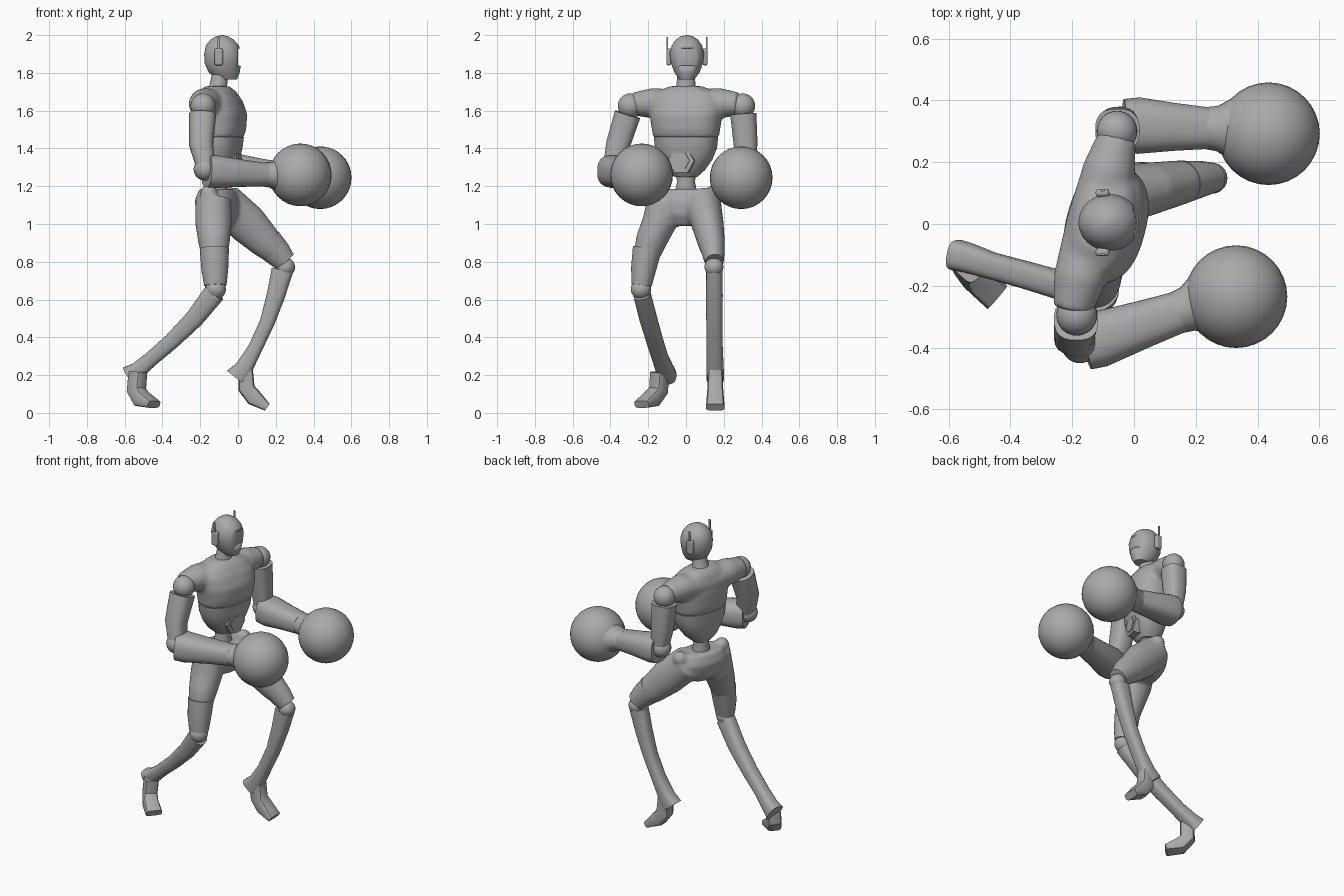
import bpy, bmesh, math
from mathutils import Vector, Matrix

if "Cube" in bpy.data.objects:
    bpy.data.objects.remove(bpy.data.objects["Cube"])

grey = bpy.data.materials.new("plain_grey")
grey.use_nodes = True
grey.diffuse_color = (0.4, 0.4, 0.4, 1)
grey.node_tree.nodes["Principled BSDF"].inputs["Base Color"].default_value = (0.4, 0.4, 0.4, 1)

Y, Z = Vector((0, 1, 0)), Vector((0, 0, 1))
LEFT = Vector((0.25, 0.97, 0))      # the twisted torso's own left
FRONT = Vector((0.97, -0.25, 0))
HIP_LEFT = Vector((0.33, 0.94, 0))


def loft(bm, rings, hint=Y, axis=None, sides=20, power=2.0):
    """Skin rings of (centre, half depth, half width) along a path."""
    pts = [Vector(r[0]) for r in rings]
    loops = []
    for i, (_, depth, width) in enumerate(rings):
        t = axis or (pts[min(i + 1, len(pts) - 1)] - pts[max(i - 1, 0)]).normalized()
        s = (hint - t * hint.dot(t)).normalized()
        f = s.cross(t)
        loop = []
        for k in range(sides):
            a = math.tau * (k + 0.5) / sides
            c, d = math.cos(a), math.sin(a)
            c = math.copysign(abs(c) ** (2 / power), c)
            d = math.copysign(abs(d) ** (2 / power), d)
            loop.append(bm.verts.new(pts[i] + s * width * c + f * depth * d))
        loops.append(loop)
    for p, q in zip(loops, loops[1:]):
        for k in range(sides):
            n = (k + 1) % sides
            bm.faces.new((p[k], p[n], q[n], q[k]))
    bm.faces.new(loops[0][::-1])
    bm.faces.new(loops[-1])


def ball(bm, centre, radius, seg=32):
    bmesh.ops.create_uvsphere(bm, u_segments=seg, v_segments=seg // 2, radius=radius,
                              matrix=Matrix.Translation(centre))


def finish(name, bm, angle=40, merge=False):
    bmesh.ops.recalc_face_normals(bm, faces=bm.faces)
    mesh = bpy.data.meshes.new(name)
    bm.to_mesh(mesh)
    bm.free()
    ob = bpy.data.objects.new(name, mesh)
    bpy.context.scene.collection.objects.link(ob)
    mesh.materials.append(grey)
    bpy.ops.object.select_all(action='DESELECT')
    ob.select_set(True)
    bpy.context.view_layer.objects.active = ob
    bpy.ops.object.shade_smooth_by_angle(angle=math.radians(angle))
    if merge:   # blend overlapping volumes into one skin
        m = ob.modifiers.new("blend", 'REMESH')
        m.mode, m.voxel_size, m.use_smooth_shade = 'VOXEL', 0.011, True
        sm = ob.modifiers.new("relax", 'SMOOTH')
        sm.factor, sm.iterations = 0.5, 8
    return ob


def limb(name, rings, **kw):
    bm = bmesh.new()
    loft(bm, rings, **kw)
    return finish(name, bm)


def joint(name, centre, radius):
    bm = bmesh.new()
    ball(bm, centre, radius)
    return finish(name, bm)


def box(name, centre, size, bevel=0.0):
    bm = bmesh.new()
    bmesh.ops.create_cube(bm, size=1, matrix=Matrix.Translation(centre) @ Matrix.Diagonal((*size, 1)))
    ob = finish(name, bm)
    if bevel:
        b = ob.modifiers.new("round", 'BEVEL')
        b.width, b.segments = bevel, 3
    return ob


def stack(rows, y=0.0):
    return [((x, y, z), d, w) for z, x, d, w in rows]


# Head with a flat visor recess, neck and ear pods
head = limb("head", stack([(1.765, -.055, .05, .04), (1.80, -.073, .082, .066), (1.85, -.08, .097, .085),
                           (1.90, -.08, .1, .092), (1.945, -.083, .088, .081), (1.975, -.084, .063, .06),
                           (1.992, -.085, .035, .035), (2.0, -.085, .008, .008)], .005), axis=Z, sides=28)
visor = box("visor_cutter", (.045, .005, 1.885), (.09, .11, .09))
visor.hide_render = True
visor.hide_set(True)
cut = head.modifiers.new("visor", 'BOOLEAN')
cut.operation, cut.object = 'DIFFERENCE', visor
limb("neck", stack([(1.69, -.11, .065, .07), (1.73, -.105, .048, .052), (1.80, -.095, .042, .045)]), axis=Z)
for side, label in ((1, "left"), (-1, "right")):
    y = .005 + side * .096
    box(label + "_ear_pod", (-.102, y, 1.885), (.044, .026, .09), .01)
    box(label + "_ear_fin", (-.102, y + side * .008, 1.95), (.012, .007, .08))

# Chest with shoulder sleeves blended in
bm = bmesh.new()
loft(bm, stack([(1.455, -.095, .115, .175), (1.50, -.092, .127, .182), (1.58, -.09, .13, .195),
                (1.65, -.1, .115, .195), (1.70, -.108, .09, .16), (1.73, -.11, .06, .085)]),
     hint=LEFT, axis=Z, sides=28, power=2.4)
loft(bm, [((-.2, -.28, 1.635), .064, .062), ((-.177, -.18, 1.64), .085, .08), ((-.12, 0, 1.63), .1, .08),
          ((-.08, .18, 1.64), .085, .08), ((-.055, .28, 1.635), .064, .062)], hint=Z)
finish("chest", bm, merge=True)

# Abdomen, belt plate and waist
limb("abdomen", stack([(1.46, -.095, .118, .172), (1.40, -.097, .113, .165), (1.34, -.1, .1, .14),
                       (1.285, -.105, .08, .1), (1.25, -.108, .055, .06)]),
     hint=LEFT, axis=Z, sides=28, power=2.4)
limb("waist", stack([(1.29, -.108, .055, .055), (1.22, -.11, .045, .048), (1.13, -.11, .065, .07)]), axis=Z)
front = Vector((-.1, 0, 1.335))
for label, radius, reach in (("belt_plate", .072, .108), ("belt_plate_centre", .048, .114)):
    limb(label, [(front + FRONT * .06, radius, radius), (front + FRONT * reach, radius, radius)], hint=Z, sides=6)

# Pelvis and upper thighs blended together
bm = bmesh.new()
loft(bm, stack([(1.185, -.11, .085, .14), (1.12, -.11, .108, .175), (1.05, -.105, .1, .15),
                (.99, -.1, .06, .07)], -.005), hint=HIP_LEFT, axis=Z, power=2.3)
loft(bm, [((-.13, -.11, 1.13), .095, .095), ((-.13, -.14, 1.01), .098, .092),
          ((-.127, -.185, .91), .085, .083), ((-.125, -.21, .83), .07, .07)])
loft(bm, [((-.08, .085, 1.12), .105, .1), ((.05, .115, 1.0), .108, .085),
          ((.15, .135, .9), .088, .072), ((.2, .142, .85), .07, .06)])
ball(bm, (-.155, -.15, 1.165), .045)
ball(bm, (-.06, .145, 1.16), .045)
finish("pelvis_and_thighs", bm, merge=True)

# Legs: lower thighs, knees, shins with flared heels, and feet
limb("right_lower_thigh", [((-.125, -.205, .87), .078, .078), ((-.123, -.225, .76), .072, .067),
                           ((-.12, -.235, .675), .06, .054)])
limb("left_lower_thigh", [((.155, .136, .9), .085, .07), ((.21, .145, .845), .074, .06),
                          ((.25, .15, .8), .06, .05)])
joint("right_knee", (-.118, -.238, .655), .054)
joint("left_knee", (.252, .148, .772), .05)
limb("right_shin", [((-.125, -.235, .635), .058, .045), ((-.23, -.2, .5), .05, .046), ((-.35, -.165, .38), .043, .044),
                    ((-.46, -.135, .285), .04, .043), ((-.535, -.11, .222), .045, .048),
                    ((-.575, -.1, .195), .056, .05)], power=2.8)
limb("left_shin", [((.235, .15, .755), .058, .044), ((.2, .15, .62), .049, .045), ((.155, .15, .48), .04, .043),
                   ((.09, .152, .34), .038, .043), ((.03, .154, .235), .048, .046),
                   ((-.01, .155, .185), .062, .046)], power=2.8)
limb("right_foot", [((-.53, -.14, .215), .042, .042), ((-.538, -.145, .12), .045, .042),
                    ((-.51, -.18, .075), .045, .046), ((-.445, -.235, .045), .02, .05)],
     hint=Vector((.68, .74, 0)), sides=12, power=4)
limb("left_foot", [((.04, .155, .225), .04, .04), ((.045, .155, .13), .045, .042),
                   ((.085, .155, .08), .045, .045), ((.155, .155, .03), .022, .05)], sides=12, power=4)

# Arms: shoulder joints, upper arms, elbows, forearms, cuffs and round gloves
arms = {
    "left": ((-.055, .3, 1.625), (-.05, .315, 1.43), (-.035, .32, 1.285), (.24, .31, 1.265), (.435, .292, 1.245)),
    "right": ((-.185, -.295, 1.625), (-.195, -.36, 1.42), (-.165, -.39, 1.28), (.145, -.285, 1.262), (.33, -.235, 1.26)),
}
for label, points in arms.items():
    shoulder, mid, elbow, wrist, glove = map(Vector, points)
    joint(label + "_shoulder", shoulder, .066)
    top = shoulder.lerp(mid, .22)
    limb(label + "_upper_arm", [(top, .072, .07), (mid, .064, .064), (elbow, .048, .052)], power=2.6)
    joint(label + "_elbow", elbow + Vector((-.01, 0, .01)), .06)
    along = (wrist - elbow).normalized()
    limb(label + "_forearm", [(elbow, .085, .085), (elbow + along * .05, .087, .092),
                              (elbow.lerp(wrist, .6), .072, .078), (wrist, .062, .068)], power=2.6)
    limb(label + "_cuff", [(wrist - along * .015, .064, .068), (wrist + along * .03, .068, .074),
                           (wrist + along * .09, .1, .11)])
    joint(label + "_glove", glove, .166)
